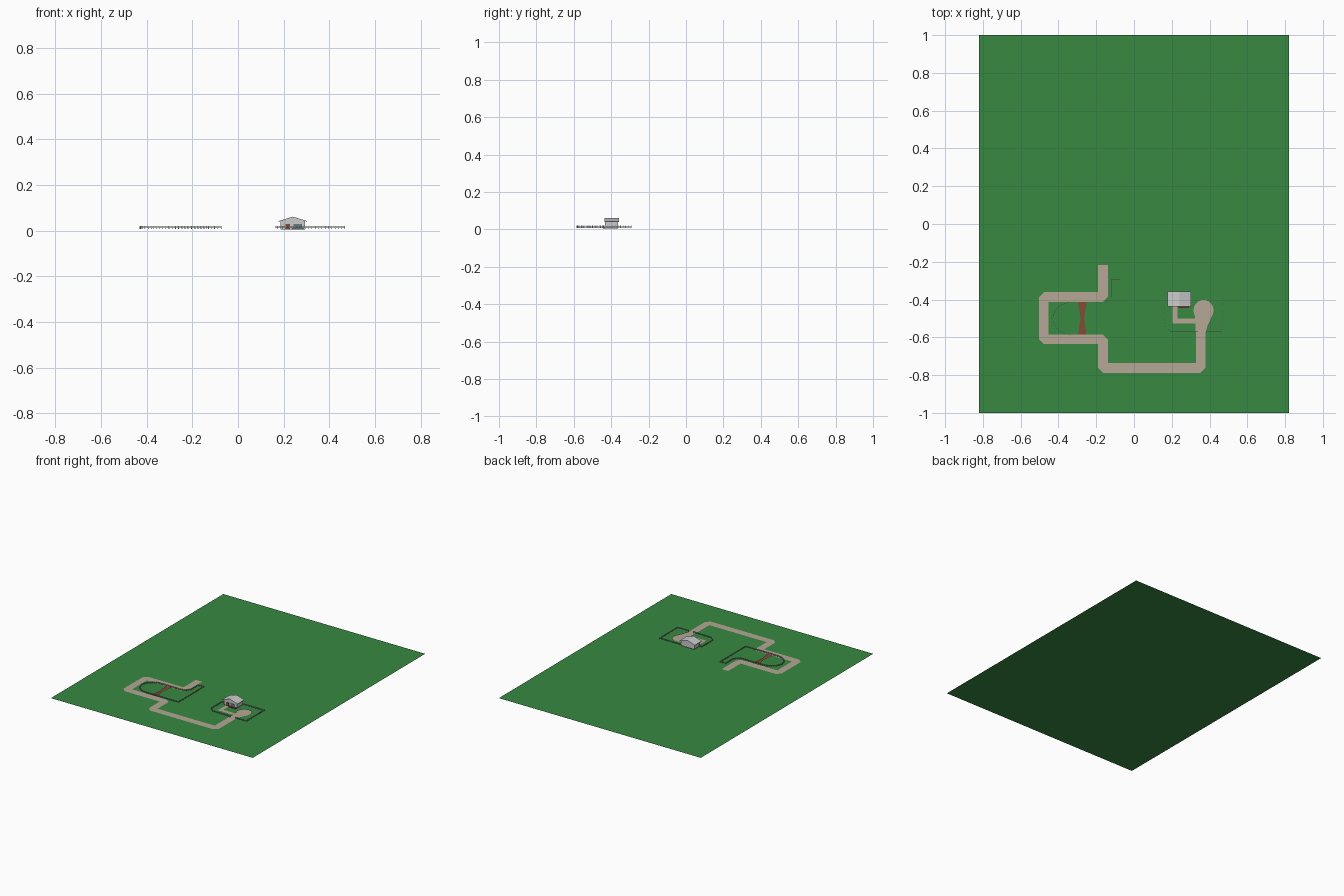
import bpy, bmesh, math
from mathutils import Vector

if "Cube" in bpy.data.objects:
    bpy.data.objects.remove(bpy.data.objects["Cube"])


def material(name, rgb):
    m = bpy.data.materials.new(name)
    m.diffuse_color = (*rgb, 1)
    m.use_nodes = True
    m.node_tree.nodes["Principled BSDF"].inputs["Base Color"].default_value = m.diffuse_color
    return m


GREEN = material("grass", (0.04, 0.25, 0.054))
SAND = material("sand", (0.46, 0.39, 0.30))
BRICK = material("brick", (0.23, 0.07, 0.035))
GLASS = material("glass", (0.12, 0.2, 0.23))


def finish(name, bm, mat=None):
    me = bpy.data.meshes.new(name)
    bm.to_mesh(me)
    bm.free()
    ob = bpy.data.objects.new(name, me)
    bpy.context.collection.objects.link(ob)
    if mat:
        me.materials.append(mat)
    return ob


def sheet(name, pts, z, mat):
    """Flat outline facing up."""
    bm = bmesh.new()
    f = bm.faces.new([bm.verts.new((x, y, z)) for x, y in pts])
    f.normal_update()
    if f.normal.z < 0:
        f.normal_flip()
    bmesh.ops.triangulate(bm, faces=bm.faces[:])
    return finish(name, bm, mat)


def add_box(bm, lo, hi):
    lo, hi = Vector(lo), Vector(hi)
    vs = bmesh.ops.create_cube(bm, size=1)["verts"]
    for v in vs:
        v.co = Vector([c * s for c, s in zip(v.co, hi - lo)]) + (lo + hi) / 2


def box(name, lo, hi, mat=None):
    bm = bmesh.new()
    add_box(bm, lo, hi)
    return finish(name, bm, mat)


def extrude_y(name, prof, y0, y1, mat=None):
    """Extrude an x-z profile along y."""
    bm = bmesh.new()
    f = bm.faces.new([bm.verts.new((x, y0, z)) for x, z in prof])
    r = bmesh.ops.extrude_face_region(bm, geom=[f])
    for v in r["geom"]:
        if isinstance(v, bmesh.types.BMVert):
            v.co.y = y1
    bmesh.ops.recalc_face_normals(bm, faces=bm.faces[:])
    return finish(name, bm, mat)


def ribbon(name, line, w, z, mat, cut=0.028):
    """Constant-width path with mitred inside and bevelled outside corners."""
    p = [Vector(q) for q in line]
    left, right = [], []
    for i, q in enumerate(p):
        a = (q - p[i - 1]).normalized() if i else None
        b = (p[i + 1] - q).normalized() if i < len(p) - 1 else None
        a, b = a or b, b or a
        na, nb = Vector((-a.y, a.x)), Vector((-b.y, b.x))
        m = (na + nb) / (1 + na.dot(nb)) * w / 2
        turn = a.x * b.y - a.y * b.x
        for side, s in ((left, 1), (right, -1)):
            c = q + m * s
            side += [c - a * cut, c + b * cut] if turn * s < -1e-4 else [c]
    return sheet(name, left + right[::-1], z, mat)


def fence(name, line, z0=0.008, z1=0.020, step=0.014):
    """Thin posts joined by two rails."""
    bm = bmesh.new()
    for a, b in zip(line, line[1:]):
        a, b = Vector(a), Vector(b)
        d = b - a
        n = max(1, round(d.length / step))
        for i in range(n + 1):
            q = a + d * i / n
            add_box(bm, (q.x - .001, q.y - .001, z0), (q.x + .001, q.y + .001, z1))
        s = Vector((-d.y, d.x)).normalized() * 0.0006
        for zr in (0.012, 0.0175):
            vs = bmesh.ops.create_cube(bm, size=1)["verts"]
            for v in vs:
                q = (a + b) / 2 + d * v.co.x + s * v.co.y * 2
                v.co = (q.x, q.y, zr + v.co.z * 0.002)
    return finish(name, bm)


# Lawn
sheet("lawn", [(-.82, -1), (.82, -1), (.82, 1), (-.82, 1)], 0, GREEN)

# Main road, turning circle and garden walk
ribbon("main_path", [(-.164, -.218), (-.164, -.387), (-.478, -.387), (-.478, -.61),
                     (-.164, -.61), (-.164, -.763), (.353, -.763), (.353, -.57)],
       0.052, 0.004, SAND)
arc = [(.368 + .053 * math.cos(math.radians(t)), -.458 + .056 * math.sin(math.radians(t)))
       for t in range(-30, 211, 15)]
sheet("turning_circle", arc + [(.325, -.53), (.327, -.575), (.379, -.575), (.39, -.535)],
      0.0045, SAND)
ribbon("garden_walk", [(.217, -.43), (.217, -.513), (.335, -.513)], 0.026, 0.004, SAND, 0.004)

# Waisted brick crossing
sheet("brick_crossing", [(-.296, -.413), (-.283, -.5), (-.296, -.585),
                         (-.251, -.585), (-.264, -.5), (-.251, -.413)], 0.005, BRICK)

# Field fence, rounded on the left
curve = [(-.33 + .1 * math.cos(math.radians(t)), -.5 + .085 * math.sin(math.radians(t)))
         for t in range(90, 271, 15)]
fence("field_fence", [(-.074, -.293), (-.118, -.293), (-.118, -.38), (-.15, -.415)]
      + curve + [(-.074, -.585), (-.074, -.293)])

# Garden fence with a gap at the road
fence("garden_fence_back", [(.295, -.365), (.468, -.365), (.468, -.571), (.382, -.571)])
fence("garden_fence_front", [(.338, -.571), (.195, -.571), (.162, -.54),
                             (.162, -.415), (.187, -.415)])

# House: gabled walls and a thin overhanging roof
extrude_y("house_walls", [(.187, .006), (.293, .006), (.293, .043), (.24, .058), (.187, .043)],
          -.432, -.363)
extrude_y("house_roof", [(.178, .0395), (.24, .0575), (.302, .0395),
                         (.302, .042), (.24, .061), (.178, .042)], -.437, -.357)
box("front_door", (.208, -.434, .006), (.228, -.431, .03), BRICK)
box("front_window", (.243, -.434, .014), (.28, -.431, .03), GLASS)
box("flower_bed", (.235, -.444, .004), (.289, -.431, .010), BRICK)
